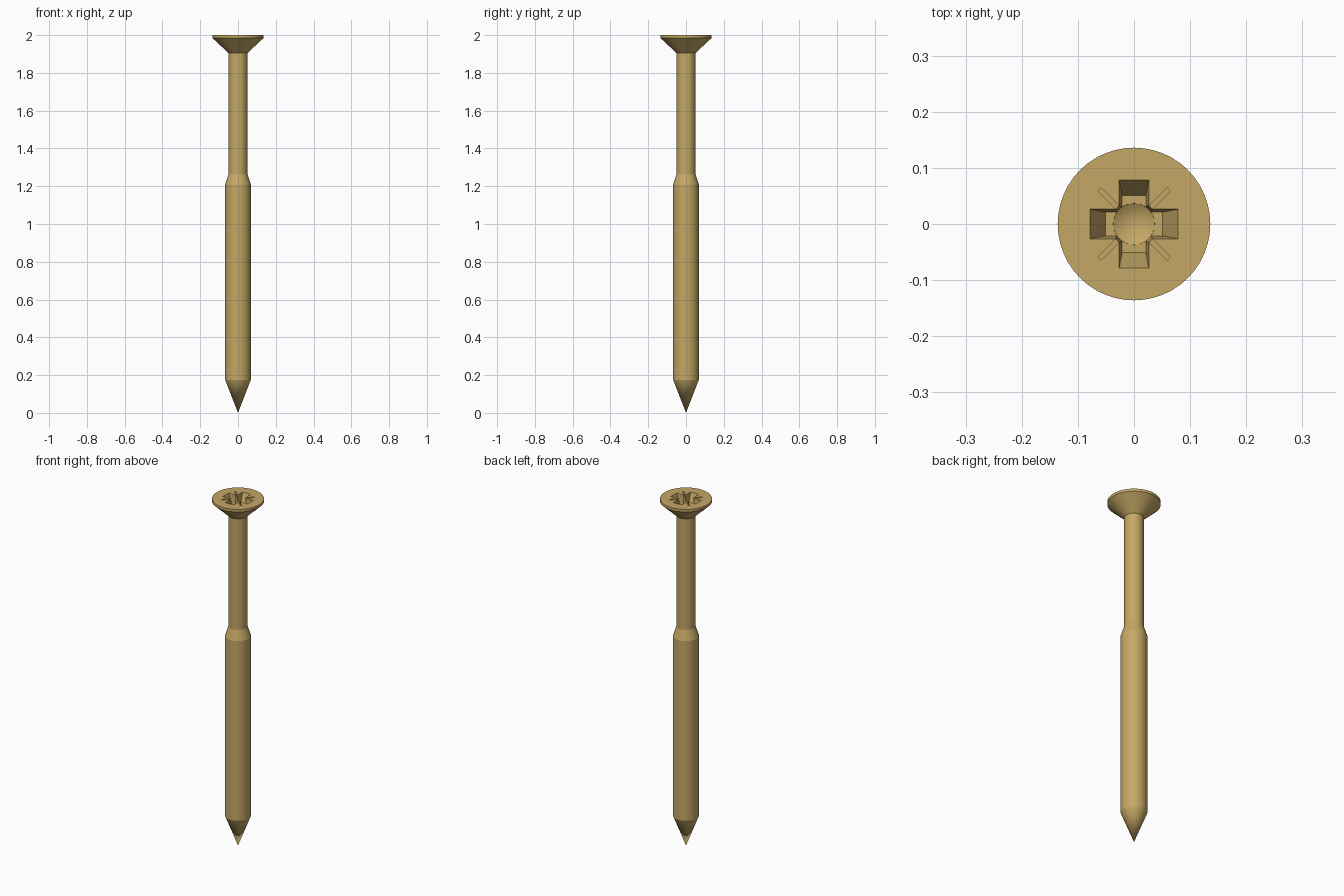
import bpy, bmesh, math
from mathutils import Matrix

if "Cube" in bpy.data.objects:
    bpy.data.objects.remove(bpy.data.objects["Cube"])


def finish(bm, name):
    bmesh.ops.recalc_face_normals(bm, faces=bm.faces[:])
    mesh = bpy.data.meshes.new(name)
    bm.to_mesh(mesh)
    bm.free()
    ob = bpy.data.objects.new(name, mesh)
    bpy.context.collection.objects.link(ob)
    return ob


def lathe(name, profile, sides=48):
    """Revolve (radius, z) points around the z axis."""
    bm = bmesh.new()
    rings = []
    for r, z in profile:
        n = sides if r > 0 else 1
        rings.append([bm.verts.new((r * math.cos(2 * math.pi * i / sides),
                                    r * math.sin(2 * math.pi * i / sides), z)) for i in range(n)])
    for a, b in zip(rings, rings[1:]):
        for i in range(sides):
            j = (i + 1) % sides
            quad = [a[i % len(a)], a[j % len(a)], b[j % len(b)], b[i % len(b)]]
            bm.faces.new(list(dict.fromkeys(quad)))
    return finish(bm, name)


def tapered_bar(name, top, bottom, angle):
    """Bar cutter; top and bottom are (half length, half width, z)."""
    bm = bmesh.new()
    bmesh.ops.create_cube(bm, size=2)
    for v in bm.verts:
        length, width, z = top if v.co.z > 0 else bottom
        v.co = (v.co.x * length, v.co.y * width, z)
    bm.transform(Matrix.Rotation(math.radians(angle), 4, 'Z'))
    return finish(bm, name)


# Screw body: point, thick threaded part, shank and countersunk head
screw = lathe("screw", [(0, 0), (0.068, 0.175), (0.068, 1.21), (0.05, 1.265),
                        (0.05, 1.905), (0.136, 1.985), (0.136, 2.0), (0, 2.0)])

# Driver recess: centre socket, cross arms and thin diagonal ticks
cutters = [lathe("socket_cutter", [(0, 1.905), (0.037, 1.93), (0.044, 2.02), (0, 2.02)], 32)]
for k in range(2):
    cutters.append(tapered_bar("arm_cutter", (0.087, 0.028, 2.02),
                               (0.051, 0.021, 1.932), 90 * k))
    cutters.append(tapered_bar("tick_cutter", (0.087, 0.004, 2.02),
                               (0.087, 0.004, 1.99), 45 + 90 * k))

bpy.context.view_layer.objects.active = screw
for cutter in cutters:
    cutter.hide_render = True
    mod = screw.modifiers.new("recess", 'BOOLEAN')
    mod.operation = 'DIFFERENCE'
    mod.solver = 'EXACT'
    mod.object = cutter
    bpy.ops.object.modifier_apply(modifier=mod.name)
for cutter in cutters:
    bpy.data.objects.remove(cutter)

# Brass colour and shading
brass = bpy.data.materials.new("brass")
brass.diffuse_color = (0.56, 0.39, 0.13, 1)
brass.use_nodes = True
brass.node_tree.nodes["Principled BSDF"].inputs["Base Color"].default_value = brass.diffuse_color
screw.data.materials.clear()
screw.data.materials.append(brass)
screw.select_set(True)
bpy.ops.object.shade_smooth_by_angle(angle=math.radians(15))
